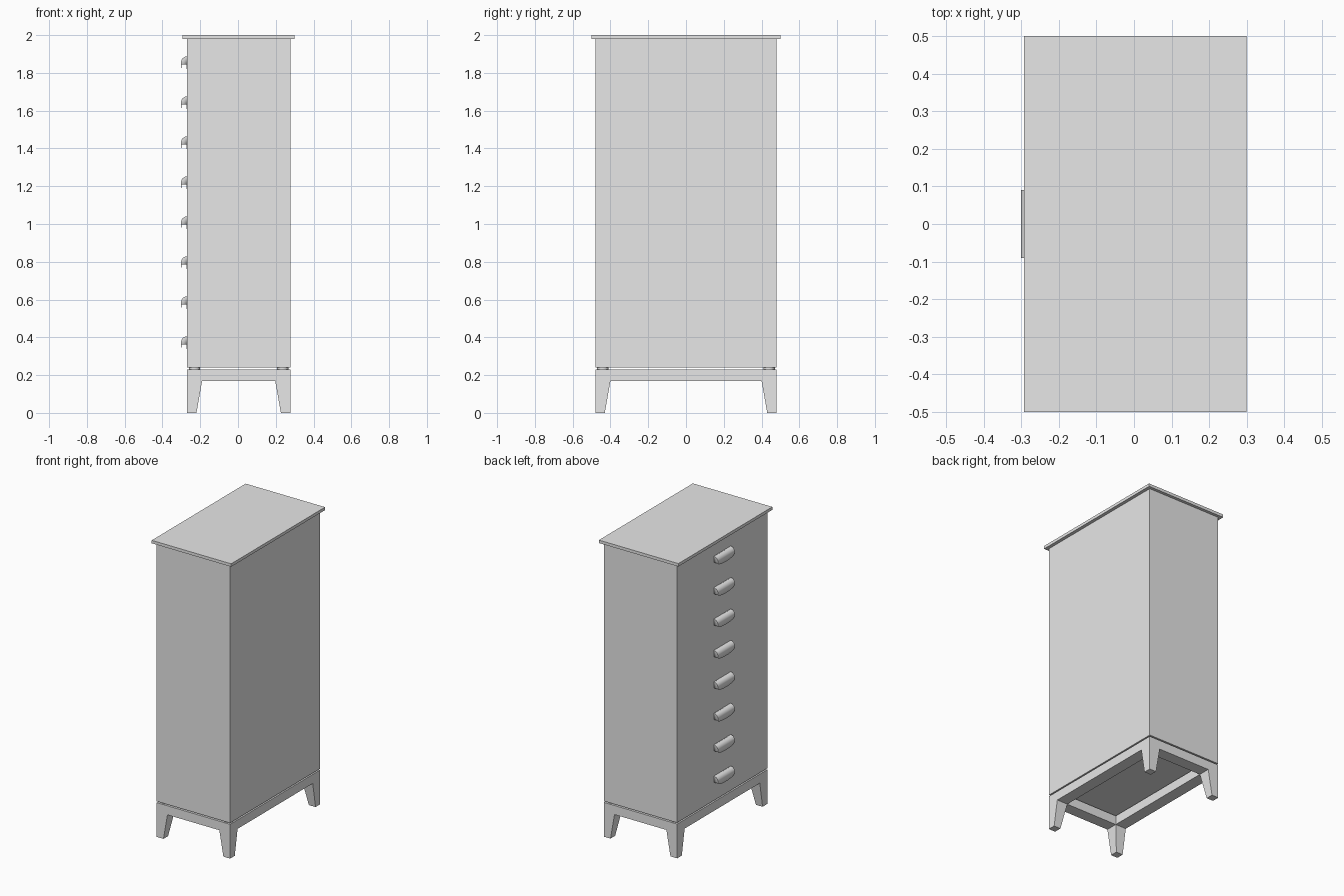
import bpy, bmesh, math

cube = bpy.data.objects.get("Cube")
if cube:
    bpy.data.objects.remove(cube, do_unlink=True)

grey = bpy.data.materials.new("plain grey")
grey.use_nodes = True
grey.diffuse_color = (0.8, 0.8, 0.8, 1)
grey.node_tree.nodes["Principled BSDF"].inputs["Base Color"].default_value = (0.8, 0.8, 0.8, 1)


def finish(name, bm):
    bmesh.ops.recalc_face_normals(bm, faces=bm.faces)
    mesh = bpy.data.meshes.new(name)
    bm.to_mesh(mesh)
    bm.free()
    mesh.materials.append(grey)
    obj = bpy.data.objects.new(name, mesh)
    bpy.context.collection.objects.link(obj)
    return obj


def smooth(obj):
    bpy.ops.object.select_all(action='DESELECT')
    obj.select_set(True)
    bpy.context.view_layer.objects.active = obj
    bpy.ops.object.shade_smooth_by_angle(angle=math.radians(40))


def add_box(bm, low, high):
    verts = bmesh.ops.create_cube(bm, size=1)["verts"]
    for v in verts:
        v.co = [(a + b) / 2 + c * (b - a) for a, b, c in zip(low, high, v.co)]
    return verts


def box(name, low, high):
    bm = bmesh.new()
    add_box(bm, low, high)
    return finish(name, bm)


# Cabinet and top
X0, X1, Y = -0.27, 0.277, 0.48
box("cabinet_body", (X0, -Y, 0.24), (X1, Y, 1.98))
box("top_board", (-0.293, -0.5, 1.98), (0.299, 0.5, 2.0))

# Base frame: rectangular ring of four rails
RAIL, LOW, HIGH = 0.08, 0.17, 0.231
bm = bmesh.new()
rings = []
for z in (LOW, HIGH):
    for inset in (0, RAIL):
        a, b, c = X0 + inset, X1 - inset, Y - inset
        rings.append([bm.verts.new(p) for p in ((a, -c, z), (b, -c, z), (b, c, z), (a, c, z))])
for r, s in ((0, 1), (1, 3), (3, 2), (2, 0)):
    for i in range(4):
        j = (i + 1) % 4
        bm.faces.new((rings[r][i], rings[r][j], rings[s][j], rings[s][i]))
finish("base_frame", bm)

# Tapered legs and spacer pads at the corners
FOOT = 0.05
for side, x, sx in (("right", X0, 1), ("left", X1, -1)):
    for end, y, sy in (("front", -Y, 1), ("back", Y, -1)):
        bm = bmesh.new()
        for v in add_box(bm, (0, 0, 0), (1, 1, LOW)):
            w = FOOT if v.co.z < LOW / 2 else RAIL
            v.co = (x + sx * w * v.co.x, y + sy * w * v.co.y, v.co.z)
        finish(f"{end}_{side}_leg", bm)

        bm = bmesh.new()
        bmesh.ops.create_cone(bm, cap_ends=True, segments=24, radius1=0.03, radius2=0.03, depth=0.009)
        bmesh.ops.translate(bm, verts=bm.verts, vec=(x + sx * 0.04, y + sy * 0.04, 0.2355))
        smooth(finish(f"{end}_{side}_spacer", bm))


# Cup handle: curved hood with a bowed lower lip, closed ends and a back plate
def cup_handle(name, top):
    half, reach, drop, arc, cols = 0.09, 0.031, 0.03, 8, 20
    bm = bmesh.new()
    rows = []
    for c in range(cols + 1):
        t = -math.cos(math.pi * c / cols)
        lip = 0.042 + 0.018 * math.sqrt(max(0, 1 - t * t))
        row = []
        for i in range(arc + 1):
            a = math.pi / 2 * i / arc
            row.append(bm.verts.new((X0 - reach * math.sin(a), half * t, top - drop * (1 - math.cos(a)))))
        row.append(bm.verts.new((X0 - reach, half * t, top - lip)))
        rows.append(row)
    for p, q in zip(rows, rows[1:]):
        for i in range(arc + 1):
            bm.faces.new((p[i], p[i + 1], q[i + 1], q[i]))
    for row in (rows[0], rows[-1]):
        corner = bm.verts.new((X0, row[0].co.y, row[-1].co.z))
        bm.faces.new(row + [corner])
    hood = finish(name, bm)
    shell = hood.modifiers.new("thickness", 'SOLIDIFY')
    shell.thickness = 0.002
    smooth(hood)
    box(name + "_plate", (X0 - 0.003, -half, top - 0.066), (X0, half, top))


for n in range(8):
    cup_handle(f"drawer_handle_{n + 1}", 1.887 - 0.2117 * n)
